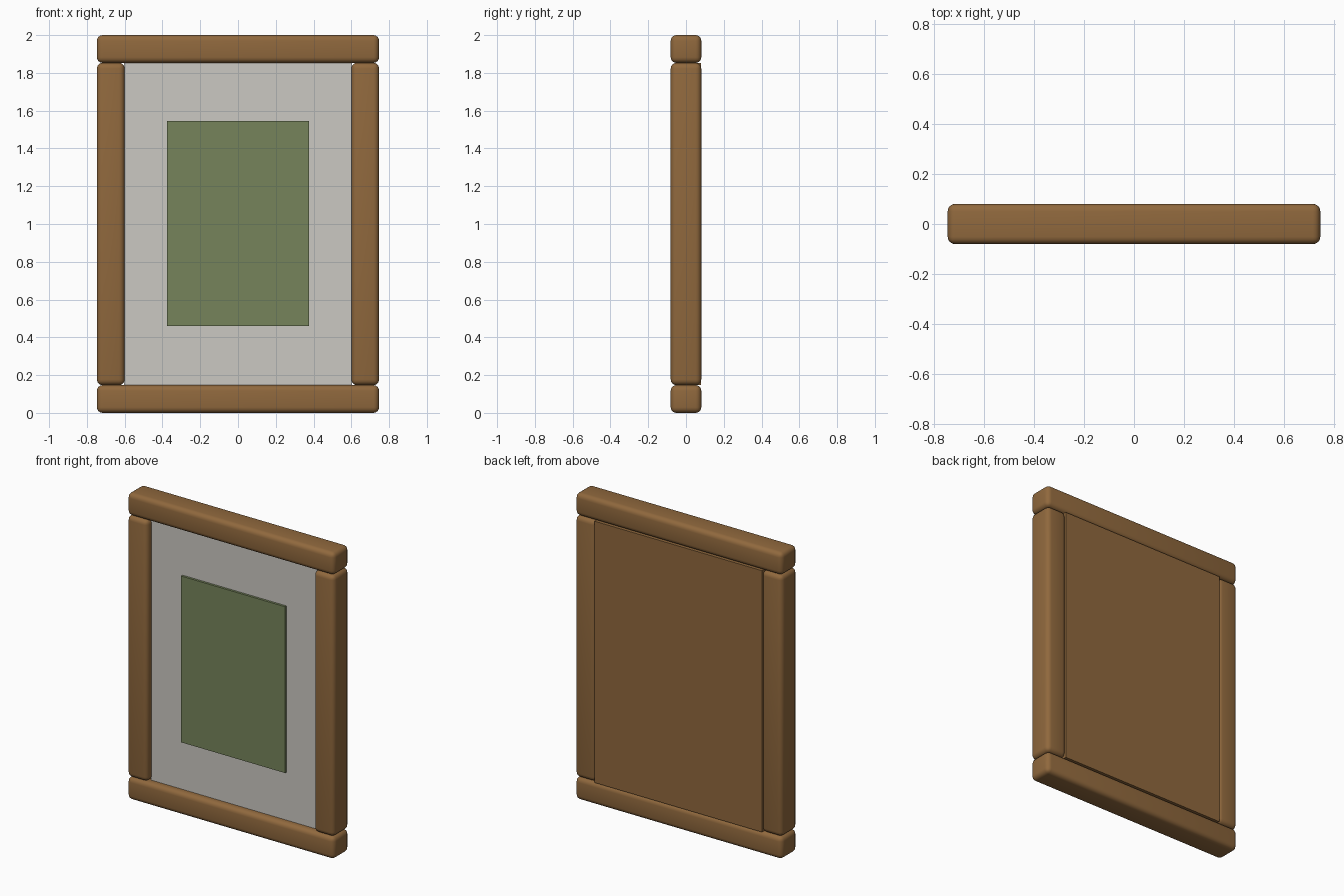
import bpy
import math

if "Cube" in bpy.data.objects:
    bpy.data.objects.remove(bpy.data.objects["Cube"])


def material(name, rgb):
    m = bpy.data.materials.new(name)
    m.diffuse_color = (*rgb, 1.0)
    m.use_nodes = True
    m.node_tree.nodes["Principled BSDF"].inputs["Base Color"].default_value = m.diffuse_color
    return m


wood = material("brown_wood", (0.28, 0.14, 0.047))
paper = material("off_white_mat", (0.60, 0.58, 0.54))
green = material("sage_green", (0.18, 0.23, 0.105))

W, D, T = 0.747, 0.081, 0.147   # half width, half depth, bar thickness
TOP = 2.0


def box(name, lo, hi, mat, bevel=0.0):
    """Box between two corners, optionally with rounded edges."""
    bpy.ops.mesh.primitive_cube_add(
        size=1, location=[(a + b) / 2 for a, b in zip(lo, hi)])
    ob = bpy.context.object
    ob.name = name
    ob.scale = [b - a for a, b in zip(lo, hi)]
    bpy.ops.object.transform_apply(location=False, rotation=False, scale=True)
    ob.data.materials.append(mat)
    if bevel:
        mod = ob.modifiers.new("rounded_edges", 'BEVEL')
        mod.width = bevel
        mod.segments = 4
        bpy.ops.object.modifier_apply(modifier=mod.name)
        bpy.ops.object.shade_smooth_by_angle(angle=math.radians(40))
    return ob


# Frame: full-width rails with stiles between them
for name, z in (("bottom_rail", 0.0), ("top_rail", TOP - T)):
    box(name, (-W, -D, z), (W, D, z + T), wood, 0.03)
for name, x in (("left_stile", -W), ("right_stile", W - T)):
    box(name, (x, -D, T), (x + T, D, TOP - T), wood, 0.03)

# Backing board flush with the back of the frame
X = W - T + 0.004
box("backing_board", (-X, 0.03, T), (X, D - 0.001, TOP - T), wood)

# Recessed mat with the picture plate on it
box("mat_board", (-X, -0.035, T), (X, 0.03, TOP - T), paper)
box("picture_plate", (-0.375, -0.05, 0.46), (0.375, -0.035, 1.545), green)
